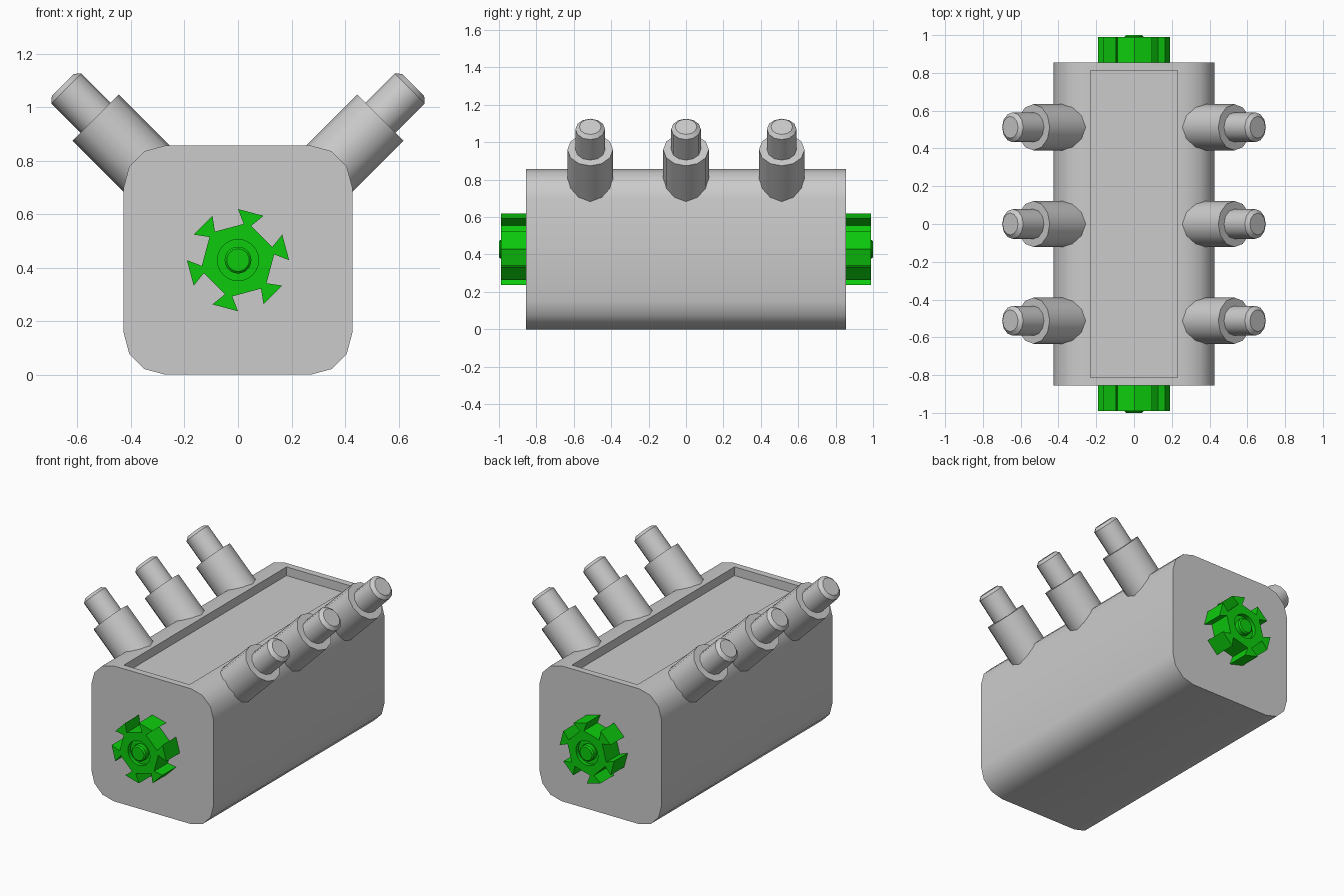
import bpy, bmesh, math
from mathutils import Matrix, Vector

cube = bpy.data.objects.get("Cube")
if cube:
    bpy.data.objects.remove(cube, do_unlink=True)

HALF, LENGTH, MID = 0.427, 0.855, 0.428


def material(name, colour):
    m = bpy.data.materials.new(name)
    m.use_nodes = True
    m.diffuse_color = colour
    m.node_tree.nodes["Principled BSDF"].inputs["Base Color"].default_value = colour
    return m


grey = material("grey metal", (0.6, 0.6, 0.6, 1))
green = material("bright green", (0.004, 0.6, 0.004, 1))


def finish(name, bm, mat, angle):
    bmesh.ops.recalc_face_normals(bm, faces=bm.faces)
    mesh = bpy.data.meshes.new(name)
    bm.to_mesh(mesh)
    bm.free()
    mesh.materials.append(mat)
    ob = bpy.data.objects.new(name, mesh)
    bpy.context.collection.objects.link(ob)
    bpy.ops.object.select_all(action='DESELECT')
    ob.select_set(True)
    bpy.context.view_layer.objects.active = ob
    bpy.ops.object.shade_smooth_by_angle(angle=math.radians(angle))
    return ob


def bridge(bm, a, b):
    for i in range(len(a)):
        j = (i + 1) % len(a)
        bm.faces.new((a[i], a[j], b[j], b[i]))


def lathe(bm, profile, sides, matrix):
    """Rings of (radius, height) around local z, capped at both ends."""
    rings = [[bm.verts.new(matrix @ Vector((r * math.cos(math.tau * i / sides),
                                            r * math.sin(math.tau * i / sides), h)))
              for i in range(sides)] for r, h in profile]
    for a, b in zip(rings, rings[1:]):
        bridge(bm, a, b)
    bm.faces.new(rings[0])
    bm.faces.new(rings[-1])


# Body: block with rounded long edges and a shallow tray in its top
bm = bmesh.new()
bmesh.ops.create_cube(bm, size=2, matrix=Matrix.Translation((0, 0, MID))
                      @ Matrix.Diagonal((HALF, LENGTH, MID, 1)))
long_edges = [e for e in bm.edges if abs(e.verts[0].co.y - e.verts[1].co.y) > 1]
bmesh.ops.bevel(bm, geom=long_edges, offset=0.155, segments=3, profile=0.5, affect='EDGES')
bm.normal_update()
top = max(bm.faces, key=lambda f: f.normal.z * f.calc_center_median().z)
bmesh.ops.inset_individual(bm, faces=[top], thickness=0.06)
floor = bmesh.ops.extrude_face_region(bm, geom=[top])["geom"]
bmesh.ops.translate(bm, vec=(0, 0, -0.055),
                    verts=[v for v in floor if isinstance(v, bmesh.types.BMVert)])
if top.is_valid:
    bmesh.ops.delete(bm, geom=[top], context='FACES_ONLY')
finish("body", bm, grey, 35)

# Stepped pegs: three on each upper edge, leaning out at 45 degrees
PEG = [(0.122, 0.45), (0.122, 0.753), (0.079, 0.753), (0.079, 0.908), (0.058, 0.926)]
for side, label in ((1, "left"), (-1, "right")):
    for y, place in ((-0.512, "front"), (0, "middle"), (0.512, "back")):
        bm = bmesh.new()
        lathe(bm, PEG, 12, Matrix.Translation((0, y, MID))
              @ Matrix.Rotation(side * math.pi / 4, 4, 'Y'))
        finish(f"peg_{label}_{place}", bm, grey, 35)

# Toothed wheels: six flared teeth, a sunken ring and a raised hub
for side, label in ((-1, "front"), (1, "back")):
    bm = bmesh.new()
    outline = []
    for k in range(6):
        for offset, radius in ((-6, 0.137), (-15, 0.191), (15, 0.191), (6, 0.137)):
            a = math.radians(15 + 60 * k + offset)
            outline.append((radius * math.cos(a), radius * math.sin(a)))
    inner, outer = ([bm.verts.new((x, side * y, MID + z)) for x, z in outline]
                    for y in (LENGTH - 0.01, 0.99))
    bridge(bm, inner, outer)
    bm.faces.new(inner)
    rim = [bm.verts.new((0.077 * math.cos(math.tau * i / 24), side * 0.99,
                         MID + 0.077 * math.sin(math.tau * i / 24))) for i in range(24)]
    rim_edges = [bm.edges.new((rim[i], rim[(i + 1) % 24])) for i in range(24)]
    outer_edges = [bm.edges.get((outer[i], outer[(i + 1) % 24])) for i in range(24)]
    bmesh.ops.triangle_fill(bm, use_beauty=True, edges=rim_edges + outer_edges)
    bm.faces.ensure_lookup_table()
    sunk = [bm.verts.new(v.co - Vector((0, side * 0.025, 0))) for v in rim]
    hub = [[bm.verts.new((r * math.cos(math.tau * i / 24), side * y,
                          MID + r * math.sin(math.tau * i / 24))) for i in range(24)]
           for r, y in ((0.05, 0.965), (0.05, 0.992), (0.042, 1.0))]
    for a, b in zip([rim, sunk] + hub, [sunk] + hub):
        bridge(bm, a, b)
    bm.faces.new(hub[-1])
    finish(f"wheel_{label}", bm, green, 25)
